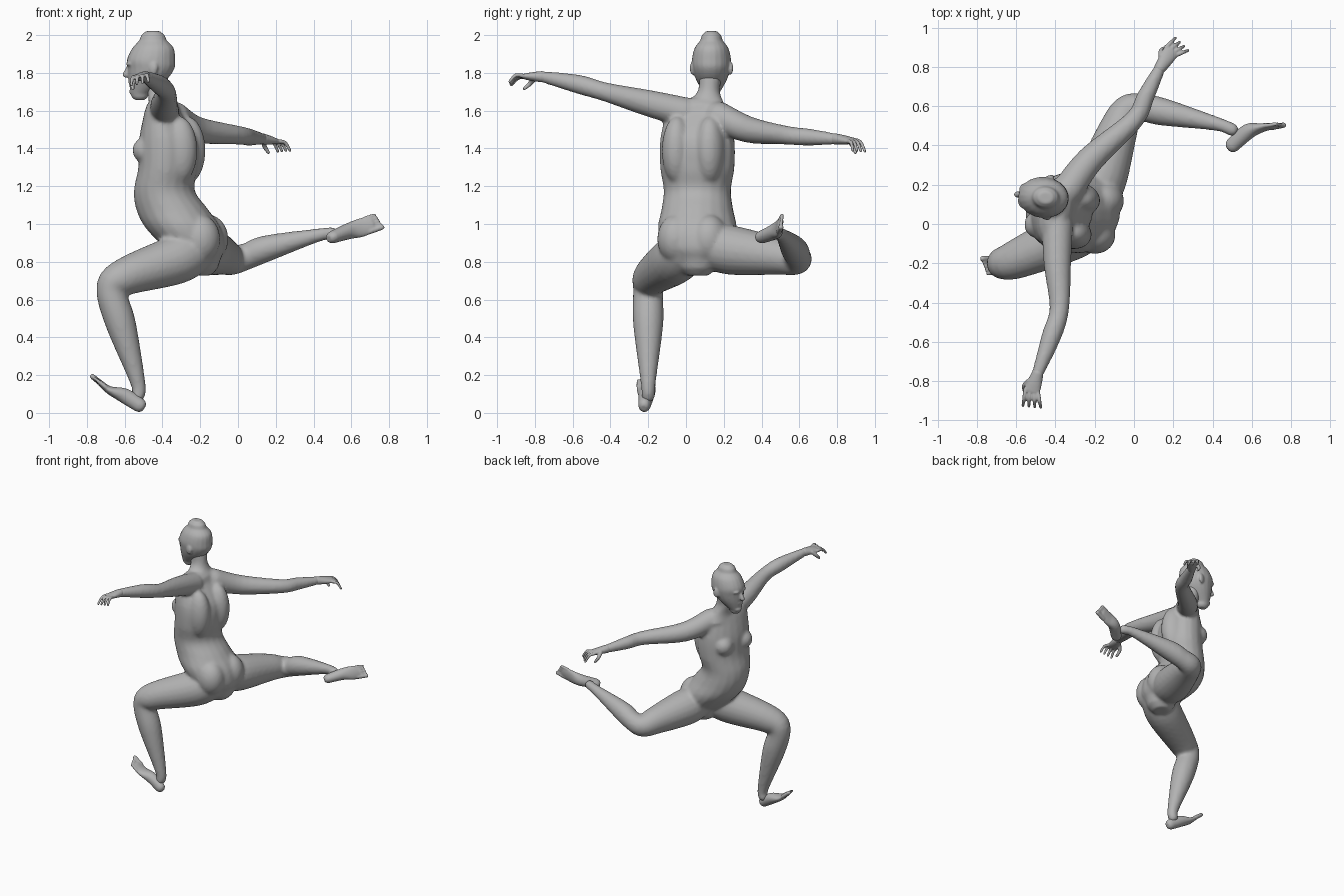
import bpy
import bmesh
from math import cos, sin, tau
from mathutils import Vector, Matrix

cube = bpy.data.objects.get("Cube")
if cube:
    bpy.data.objects.remove(cube)

UP = Vector((0, 0, 1))
FORWARD = Vector((-.97, .24, 0))
SIDEWAYS = UP.cross(-FORWARD)
BODY_TURN = -.24

GREY = (.45, .45, .45, 1)
clay = bpy.data.materials.new("clay_grey")
clay.use_nodes = True
clay.diffuse_color = GREY
shader = clay.node_tree.nodes["Principled BSDF"]
shader.inputs["Base Color"].default_value = GREY
shader.inputs["Roughness"].default_value = .7


def smooth_path(points, steps=5):
    """Catmull-Rom interpolation of positions together with their radii."""
    padded = [points[0]] + points + [points[-1]]
    path = []
    for before, start, end, after in zip(padded, padded[1:], padded[2:], padded[3:]):
        leave = (end - before) / 2
        arrive = (after - start) / 2
        for step in range(steps):
            t = step / steps
            ease = t * t * (3 - 2 * t)
            path.append(start.lerp(end, ease) + leave * t * (1 - t) ** 2
                        - arrive * t * t * (1 - t))
    path.append(points[-1])
    return path


def tube(bm, sections, across, level=False, sides=20):
    """Loft elliptical rings (x, y, z, radius across, optional other radius)."""
    across = Vector(across)
    path = smooth_path([Vector((*section, section[-1])[:5]) for section in sections])
    rings = []
    for index, point in enumerate(path):
        following = path[min(index + 1, len(path) - 1)]
        run = following.xyz - path[max(index - 1, 0)].xyz
        if level:
            run = UP if run.z > 0 else -UP
        rings.append((point.xyz, point[3], point[4], run.normalized()))

    # Rounded ends
    def cap(ring, sign, rise, shrink):
        centre, wide, deep, along = ring
        offset = along * sign * min(wide, deep) * rise
        return centre + offset, wide * shrink, deep * shrink, along

    first, last = rings[0], rings[-1]
    rings = ([cap(first, -1, .85, .5), cap(first, -1, .5, .85)] + rings
             + [cap(last, 1, .5, .85), cap(last, 1, .85, .5)])

    loops = []
    for centre, wide, deep, along in rings:
        u = (across - along * across.dot(along)).normalized()
        v = along.cross(u)
        angles = [tau * side / sides for side in range(sides)]
        loops.append([bm.verts.new(centre + u * wide * cos(a) + v * deep * sin(a))
                      for a in angles])
    for lower, upper in zip(loops, loops[1:]):
        for side in range(sides):
            beside = (side + 1) % sides
            bm.faces.new((lower[side], lower[beside], upper[beside], upper[side]))
    bm.faces.new(reversed(loops[0]))
    bm.faces.new(loops[-1])


def blob(bm, centre, size, turn=BODY_TURN):
    """Ellipsoid turned about the vertical."""
    placement = (Matrix.Translation(centre) @ Matrix.Rotation(turn, 4, "Z")
                 @ Matrix.Diagonal((*size, 1)))
    bmesh.ops.create_uvsphere(bm, u_segments=24, v_segments=16, radius=1,
                              matrix=placement)


def finish(bm, name, voxel, relax):
    """Fuse the overlapping forms into one smooth skin."""
    bmesh.ops.recalc_face_normals(bm, faces=bm.faces)
    mesh = bpy.data.meshes.new(name)
    bm.to_mesh(mesh)
    bm.free()
    mesh.materials.append(clay)
    part = bpy.data.objects.new(name, mesh)
    bpy.context.collection.objects.link(part)
    fuse = part.modifiers.new("fuse", "REMESH")
    fuse.mode = "VOXEL"
    fuse.voxel_size = voxel
    fuse.use_smooth_shade = True
    soften = part.modifiers.new("soften", "SMOOTH")
    soften.factor = .5
    soften.iterations = relax


# Torso: centre x, height, half width, half depth
body = bmesh.new()
torso = [(-.4, 1.59, .17, .09), (-.37, 1.45, .2, .15), (-.37, 1.3, .2, .155),
         (-.39, 1.18, .18, .16), (-.35, 1.08, .19, .19), (-.29, .98, .21, .2),
         (-.23, .88, .19, .16), (-.2, .82, .12, .11)]
tube(body, [(x, .06, z, wide, deep) for x, z, wide, deep in torso], SIDEWAYS, level=True)

# Neck and trapezius
tube(body, [(-.39, .09, 1.57, .16, .09), (-.4, .1, 1.63, .11, .07),
            (-.42, .12, 1.7, .06), (-.43, .13, 1.78, .06)], SIDEWAYS, level=True)

# Breasts, back muscles and buttocks
chest = Vector((-.37, .06, 1.39))
hips = Vector((-.24, .05, .92))
for hand_side in (-1, 1):
    out = SIDEWAYS * .09 * hand_side
    blob(body, chest + FORWARD * .1 + out, (.07, .07, .07))
    blob(body, chest - FORWARD * .08 + out, (.1, .08, .18))
    blob(body, hips - FORWARD * .06 + out, (.11, .1, .13))

# Arms from shoulder to wrist
LEFT_WRIST = (-.49, -.76, 1.78)
RIGHT_WRIST = (.13, .79, 1.45)
tube(body, [(-.39, 0, 1.59, .08), (-.39, -.2, 1.64, .07), (-.38, -.43, 1.7, .05),
            (-.42, -.57, 1.74, .05), (*LEFT_WRIST, .03)], UP)
tube(body, [(-.34, .17, 1.57, .08), (-.22, .33, 1.5, .07), (0, .53, 1.47, .05),
            (.06, .65, 1.46, .045), (*RIGHT_WRIST, .03)], UP)

# Legs from hip to ankle
tube(body, [(-.22, 0, .87, .12), (-.33, -.06, .81, .13), (-.6, -.18, .72, .1),
            (-.67, -.2, .65, .08), (-.62, -.2, .47, .08), (-.53, -.2, .16, .04),
            (-.53, -.2, .09, .036)], SIDEWAYS)
tube(body, [(-.2, .13, .88, .12), (-.16, .25, .86, .13), (-.08, .48, .83, .1),
            (-.03, .58, .81, .08), (.05, .59, .83, .07), (.15, .57, .87, .07),
            (.42, .51, .94, .036), (.5, .48, .95, .034)], UP)
finish(body, "body", .012, 5)

# Head: centre x, height, half width
head = bmesh.new()
FACE_SIDE = Vector((.1, 1, 0))
skull = [(-.45, 1.97, .06), (-.45, 1.93, .09), (-.46, 1.87, .104),
         (-.46, 1.82, .1), (-.48, 1.76, .08), (-.52, 1.69, .04)]
tube(head, [(x, .135, z, wide, wide * 1.23) for x, z, wide in skull],
     FACE_SIDE, level=True)

# Nose, lips, chin, brows and ears
tube(head, [(-.575, .15, 1.84, .01), (-.595, .15, 1.79, .017)], FACE_SIDE)
for lip in (1.748, 1.758):
    blob(head, (-.566, .146, lip), (.014, .027, .007))
blob(head, (-.55, .145, 1.7), (.026, .03, .02))
middle = Vector((-.44, .135, 1.825))
brow = Vector((-.572, .145, 1.847))
for face_side in (-1, 1):
    out = FACE_SIDE * face_side
    blob(head, middle + out * .1, (.026, .013, .036), face_side * .3)
    blob(head, brow + out * .035, (.016, .03, .01), face_side * -.3)
finish(head, "head", .007, 3)


def hand(name, wrist, knuckles, across, reach):
    """Flat palm, four bent fingers and a thumb; across points to the thumb."""
    bm = bmesh.new()
    wrist, knuckles = Vector(wrist), Vector(knuckles)
    across, reach = Vector(across).normalized(), Vector(reach)
    palm = wrist.lerp(knuckles, .55)
    tube(bm, [(*wrist, .03), (*palm, .038, .024), (*knuckles, .042, .016)], across)
    for finger in range(4):
        fan = across * (1.5 - finger)
        root = knuckles + fan * .022
        tip = root + reach * (1 - .08 * finger) + fan * .01
        bend = root.lerp(tip, .55) + UP * .02
        tube(bm, [(*root, .012), (*bend, .01), (*tip, .008)], across, sides=10)
    root = palm + across * .028
    tip = root + reach * .7 + across * .025 - UP * .03
    bend = root.lerp(tip, .5) + across * .014
    tube(bm, [(*root, .016), (*bend, .013), (*tip, .009)], UP, sides=10)
    finish(bm, name, .005, 2)


hand("left_hand", LEFT_WRIST, (-.52, -.85, 1.78), (-.9, .3, -.1), (0, -.09, -.04))
hand("right_hand", RIGHT_WRIST, (.19, .88, 1.44), (-.8, .55, .1), (.06, .04, -.06))


def foot(name, heel, instep, ball, toes, across):
    """Heel-to-ball loft with five toes; across points to the big toe."""
    bm = bmesh.new()
    spine = [Vector(point) for point in (heel, instep, ball, toes)]
    widths = (.033, .042, .05, .046)
    heights = (.038, .04, .022, .015)
    tube(bm, [(*point, wide, high)
              for point, wide, high in zip(spine, widths, heights)], across)
    across = Vector(across).normalized()
    reach = (spine[-1] - spine[-2]).normalized() * .055
    for toe in range(5):
        radius = .011 if toe else .016
        root = spine[-1] + across * (.034 - .019 * toe) - reach * (.3 + .09 * toe)
        tip = root + reach * (1.25 - .07 * toe)
        tube(bm, [(*root, radius), (*tip, radius * .9)], across, sides=10)
    finish(bm, name, .006, 2)


foot("left_foot", (-.52, -.22, .04), (-.6, -.21, .09), (-.68, -.21, .12),
     (-.73, -.21, .16), (0, 1, 0))
foot("right_foot", (.5, .4, .93), (.58, .47, .96), (.65, .49, .98),
     (.71, .5, 1), (.1, -.15, -1))
